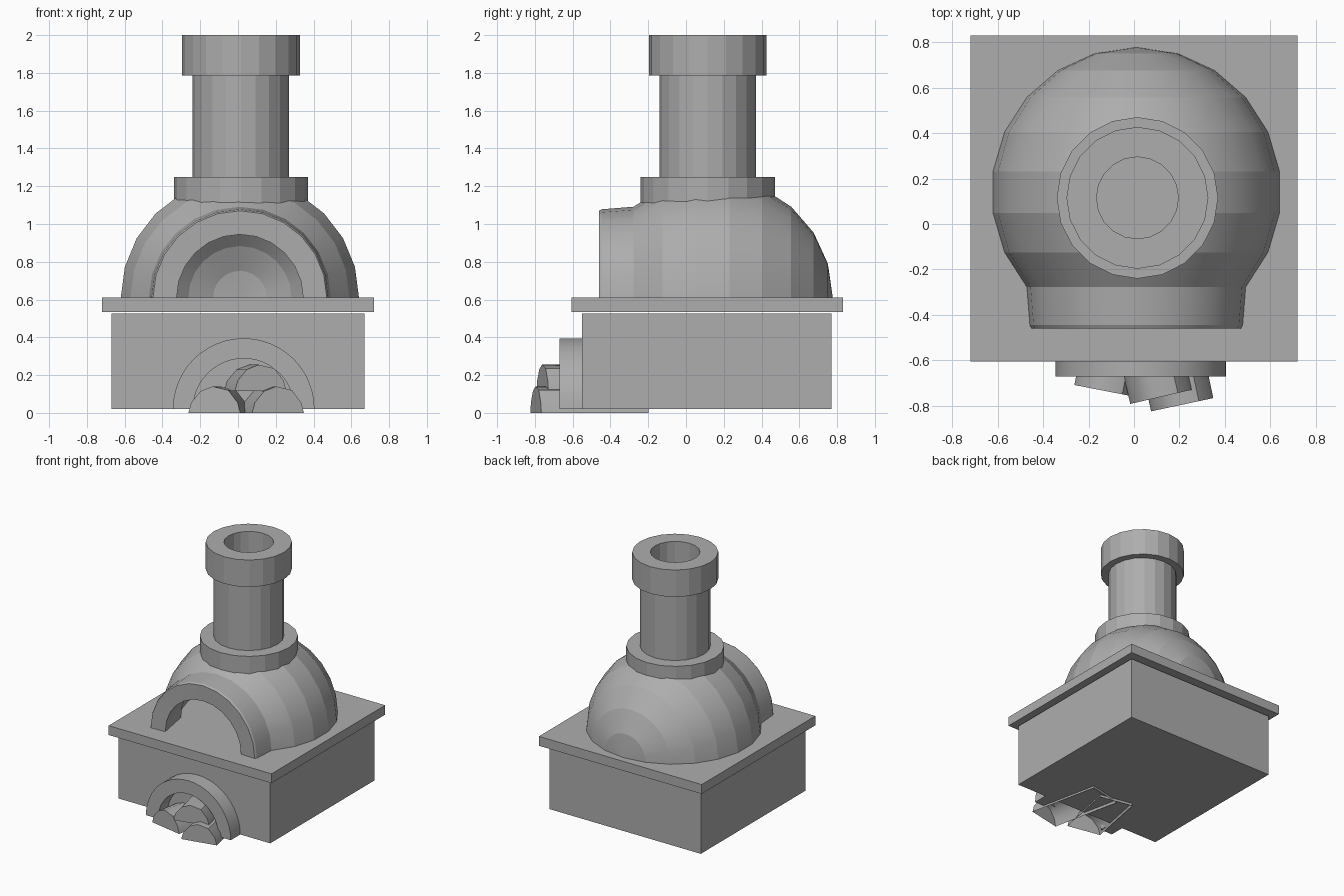
import bpy, bmesh, math
from mathutils import Vector, Matrix

if "Cube" in bpy.data.objects:
    bpy.data.objects.remove(bpy.data.objects["Cube"])

stone = bpy.data.materials.new("grey_stone")
stone.diffuse_color = (0.42, 0.42, 0.42, 1)
stone.use_nodes = True
stone.node_tree.nodes["Principled BSDF"].inputs["Base Color"].default_value = stone.diffuse_color


def finish(name, bm, smooth=None, fix_normals=True):
    """Turn a bmesh into a named object with the stone material."""
    if fix_normals:
        bmesh.ops.recalc_face_normals(bm, faces=bm.faces)
    mesh = bpy.data.meshes.new(name)
    bm.to_mesh(mesh)
    bm.free()
    mesh.materials.append(stone)
    ob = bpy.data.objects.new(name, mesh)
    bpy.context.collection.objects.link(ob)
    if smooth:
        bpy.ops.object.select_all(action='DESELECT')
        bpy.context.view_layer.objects.active = ob
        ob.select_set(True)
        bpy.ops.object.shade_smooth_by_angle(angle=math.radians(smooth))
    return ob


def box(name, lo, hi):
    bm = bmesh.new()
    lo, hi = Vector(lo), Vector(hi)
    size = hi - lo
    bmesh.ops.create_cube(bm, size=1, matrix=Matrix.Translation((lo + hi) / 2)
                          @ Matrix.Diagonal((*size, 1)))
    finish(name, bm)


def lathe(name, profile, centre, axis, steps, turn, smooth, closed=False):
    """Spin (radius, along-axis) points about the y or z axis."""
    bm = bmesh.new()
    full = turn > 6.2
    rows = []
    for i in range(steps if full else steps + 1):
        a = turn * i / steps
        c, s = math.cos(a), math.sin(a)
        rows.append([bm.verts.new(Vector(centre) + Vector(
            (r * c, t, r * s) if axis == 'Y' else (r * c, r * s, t)))
            for r, t in profile])
    n = len(profile)
    for i in range(steps):
        a, b = rows[i], rows[(i + 1) % len(rows)]
        for j in range(n if closed else n - 1):
            k = (j + 1) % n
            bm.faces.new((a[j], a[k], b[k], b[j]))
    if closed and not full:
        bm.faces.new(rows[0])
        bm.faces.new(rows[-1])
    bmesh.ops.remove_doubles(bm, verts=bm.verts, dist=1e-5)
    finish(name, bm, smooth)


# Base block and overhanging slab
box("base_block", (-0.67, -0.55, 0.02), (0.67, 0.77, 0.525))
box("top_slab", (-0.72, -0.605, 0.535), (0.72, 0.83, 0.61))

# Hollow dome with its arched mouth, spun about the y axis
ring = math.pi / 11
outer = [(0.637 * math.sin(ring * i), 0.14 + 0.637 * math.cos(ring * i)) for i in range(9)]
inner = [(0.505 * math.sin(ring * i), 0.14 + 0.505 * math.cos(ring * i)) for i in range(9)]
mouth = [(0.468, -0.445), (0.46, -0.46), (0.335, -0.455)]
lathe("oven_dome", outer + mouth + inner[::-1], (0.01, 0, 0.61), 'Y', 12, math.pi, 15.7)

# Chimney: collar, pipe and hollow cap
flue = (0.015, 0.115, 0)
lathe("chimney_collar", [(0, 1.06), (0.355, 1.06), (0.355, 1.25), (0, 1.25)],
      flue, 'Z', 20, math.tau, 17)
lathe("chimney_pipe", [(0.255, 1.22), (0.255, 1.8), (0.18, 1.8), (0.18, 1.22)],
      flue, 'Z', 20, math.tau, 17, True)
lathe("chimney_cap", [(0.312, 1.785), (0.312, 2.0), (0.18, 2.0), (0.18, 1.785)],
      flue, 'Z', 20, math.tau, 17, True)

# Arch around the wood store
lathe("store_arch", [(0.375, -0.55), (0.375, -0.67), (0.268, -0.67), (0.268, -0.55)],
      (0.03, 0, 0.02), 'Y', 24, math.pi, 30, True)


# Split logs: angular half-round shells, open underneath
def log(name, x, y, z, angle, length=0.58):
    section = [(-0.14, 0), (-0.125, 0.055), (-0.075, 0.115), (-0.01, 0.14),
               (0.075, 0.12), (0.125, 0.055), (0.14, 0)]
    bm = bmesh.new()
    front = [bm.verts.new((px, 0, pz)) for px, pz in section]
    back = [bm.verts.new((px, length, pz)) for px, pz in section]
    for j in range(len(section) - 1):
        bm.faces.new((front[j], front[j + 1], back[j + 1], back[j]))
    bm.faces.new(front[::-1])
    bm.faces.new(back)
    bmesh.ops.reverse_faces(bm, faces=[f for f in bm.faces if f.normal.z < 0])
    bm.transform(Matrix.Translation((x, y, z))
                 @ Matrix.Rotation(math.radians(angle), 4, 'Z'))
    finish(name, bm, 35)


log("log_left", -0.125, -0.735, 0.0, -11, 0.5)
log("log_right", 0.212, -0.795, 0.0, 12)
log("log_top", 0.12, -0.76, 0.115, 13, 0.5)
